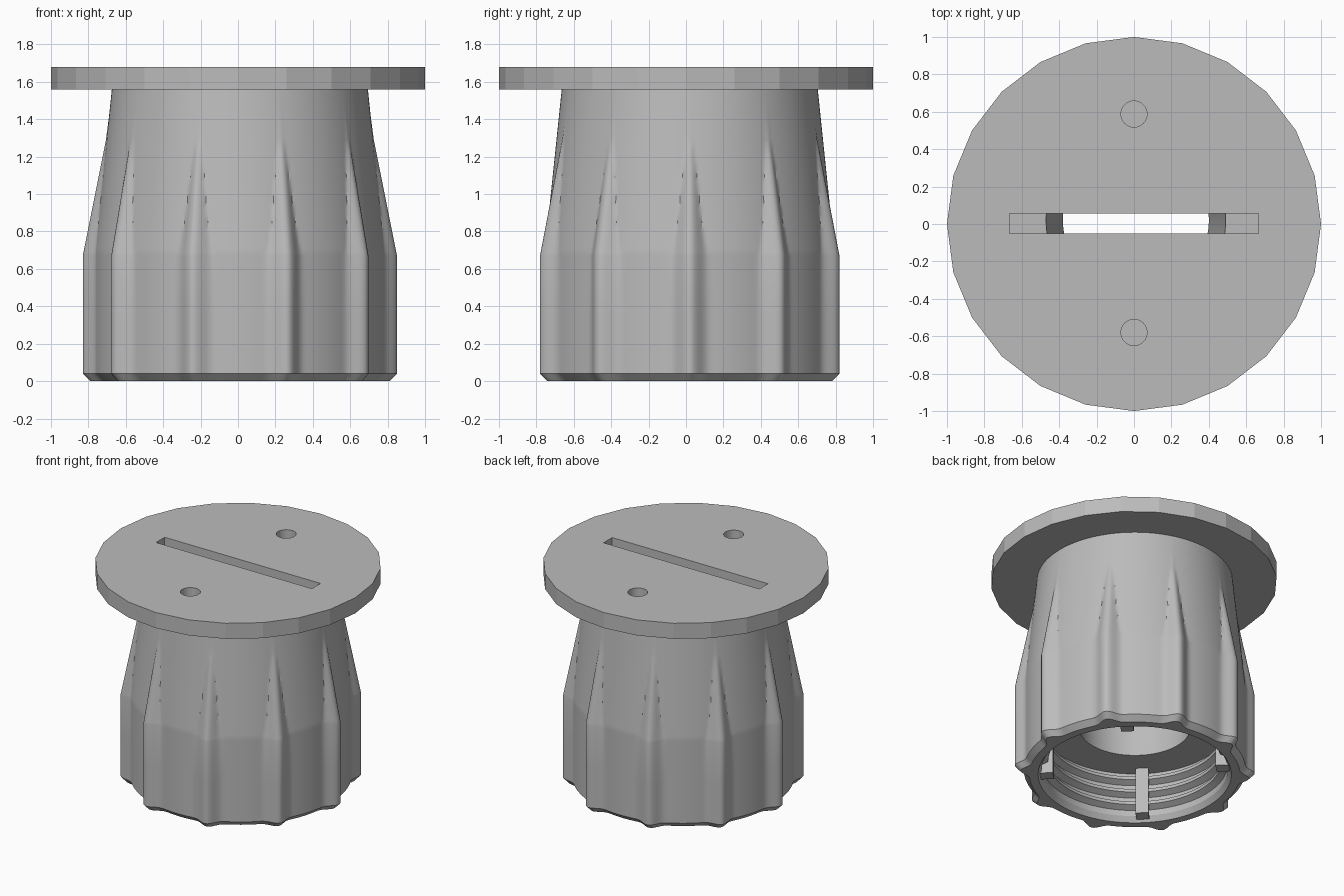
import bpy, bmesh, math
from mathutils import Matrix, Vector

cube = bpy.data.objects.get("Cube")
if cube:
    bpy.data.objects.remove(cube)

grey = bpy.data.materials.new("plain grey")
grey.use_nodes = True
colour = (0.5, 0.5, 0.5, 1)
grey.diffuse_color = colour
grey.node_tree.nodes["Principled BSDF"].inputs["Base Color"].default_value = colour

CENTRE = Vector((0.01, 0.02, 0))
RIBS, SEGMENTS = 10, 360
BODY_TOP, DISC_TOP = 1.56, 1.68


def make_object(name, bm):
    bmesh.ops.recalc_face_normals(bm, faces=bm.faces)
    mesh = bpy.data.meshes.new(name)
    bm.to_mesh(mesh)
    bm.free()
    obj = bpy.data.objects.new(name, mesh)
    mesh.materials.append(grey)
    bpy.context.collection.objects.link(obj)
    return obj


def activate(obj):
    bpy.ops.object.select_all(action="DESELECT")
    obj.select_set(True)
    bpy.context.view_layer.objects.active = obj


def cylinder(name, radius, z0, z1, sides, x=0, y=0):
    bm = bmesh.new()
    bmesh.ops.create_cone(bm, cap_ends=True, segments=sides, radius1=radius,
                          radius2=radius, depth=z1 - z0,
                          matrix=Matrix.Translation((x, y, (z0 + z1) / 2)))
    return make_object(name, bm)


def box(name, size, matrix):
    bm = bmesh.new()
    bmesh.ops.create_cube(bm, size=1, matrix=matrix @ Matrix.Diagonal((*size, 1)))
    return make_object(name, bm)


def cut(target, cutter):
    mod = target.modifiers.new("cut", "BOOLEAN")
    mod.operation, mod.solver, mod.object = "DIFFERENCE", "EXACT", cutter
    activate(target)
    bpy.ops.object.modifier_apply(modifier=mod.name)
    bpy.data.objects.remove(cutter)


def outer_radius(angle, z):
    """Tapered core, with ribs that lean in and sink into it."""
    pitch = math.tau / RIBS
    off = abs((angle + pitch / 2) % pitch - pitch / 2)
    t = min(off / math.radians(10.5), 1)
    rib = 0.775 + 0.065 * ((1 + math.cos(math.pi * t)) / 2) ** 2
    rib -= 0.2 * max(0, z - 0.67)
    core = 0.775 - 0.104 * (z - 0.69)
    if z < 0.69:
        core = 0
    chamfer = max(0, 0.04 - z)
    return max(rib, core) - chamfer


# Ribbed body: outer rows upward, then the bore, ledge and threads downward
outer = [0, 0.04, 0.35, 0.67] + [0.69 + 0.02 * i for i in range(31)] + [1.42, BODY_TOP]
inner = [(0.48, BODY_TOP), (0.39, 0.38), (0.65, 0.38)]
for i in range(3):
    z = 0.32 - 0.1 * i
    inner += [(0.65, z + 0.035), (0.605, z + 0.012), (0.605, z - 0.012), (0.65, z - 0.035)]
inner += [(0.65, 0.04), (0.675, 0)]

bm = bmesh.new()
rows = [(z, None) for z in outer] + [(z, r) for r, z in inner]
rings = []
for z, r in rows:
    ring = []
    for s in range(SEGMENTS):
        a = math.tau * s / SEGMENTS
        rad = outer_radius(a, z) if r is None else r
        ring.append(bm.verts.new(CENTRE + Vector((rad * math.cos(a), rad * math.sin(a), z))))
    rings.append(ring)
for low, high in zip(rings, rings[1:] + rings[:1]):
    for s in range(SEGMENTS):
        n = (s + 1) % SEGMENTS
        bm.faces.new((low[s], low[n], high[n], high[s]))
body = make_object("ribbed_body", bm)
activate(body)
bpy.ops.object.shade_smooth_by_angle(angle=math.radians(28))

# Upright bars crossing the threads
for i in range(4):
    turn = Matrix.Translation(CENTRE) @ Matrix.Rotation(math.radians(45 + 90 * i), 4, "Z")
    box(f"thread_bar_{i + 1}", (0.1, 0.09, 0.36),
        turn @ Matrix.Translation((0.62, 0, 0.2)))

# Faceted top disc with a coin-like slot and two round holes
disc = cylinder("top_disc", 1, BODY_TOP, DISC_TOP, 24)
cut(disc, box("slot_cutter", (1.33, 0.105, 0.4), Matrix.Translation((0, 0.003, 1.62))))
for y in (-0.58, 0.588):
    cut(disc, cylinder("hole_cutter", 0.07, 1.4, 1.8, 24, 0, y))
